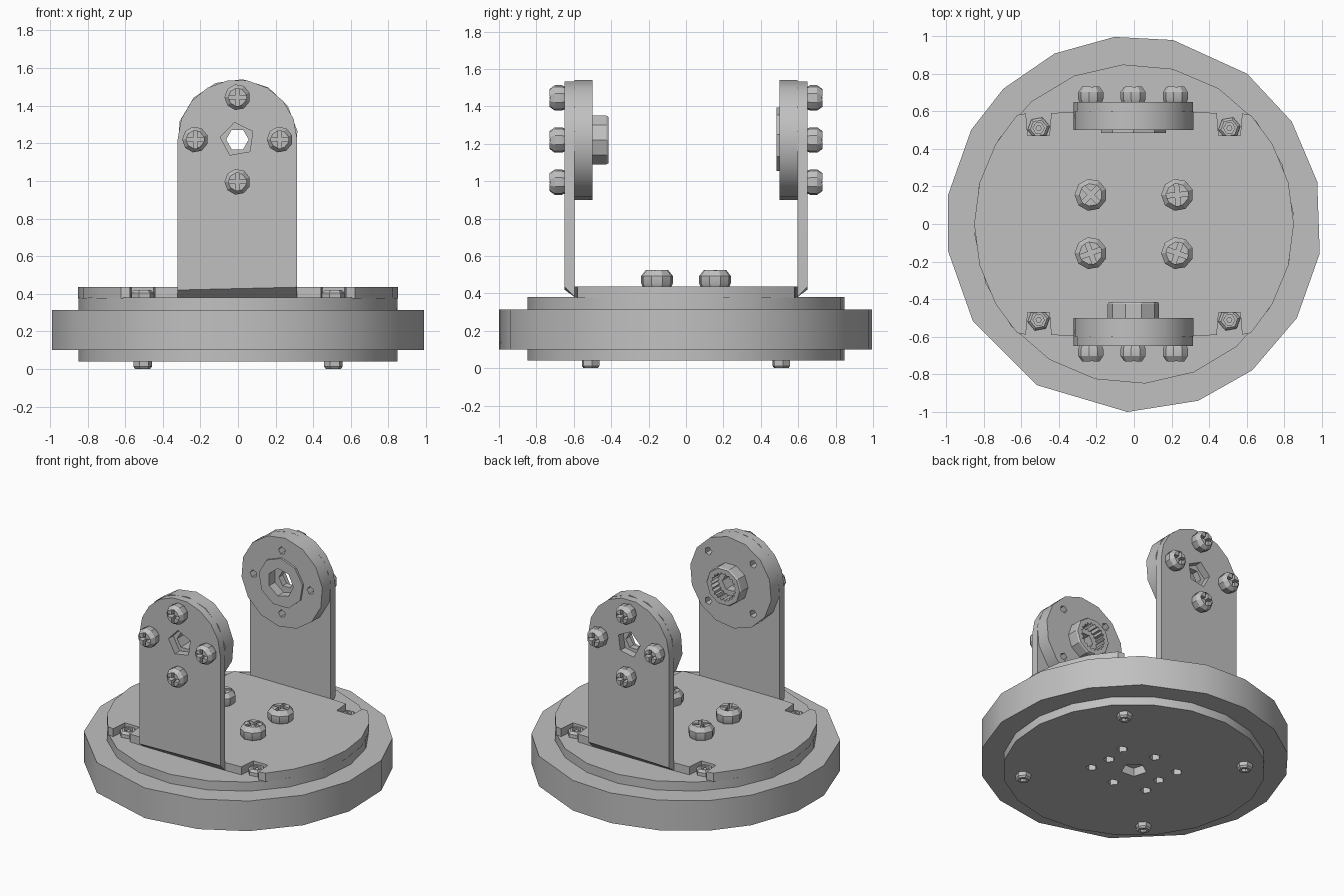
import bpy, bmesh
from math import sin, cos, radians

if "Cube" in bpy.data.objects:
    bpy.data.objects.remove(bpy.data.objects["Cube"], do_unlink=True)

GREY = bpy.data.materials.new("plain grey")
GREY.use_nodes = True
COLOUR = (0.53, 0.53, 0.53, 1)
GREY.diffuse_color = COLOUR
GREY.node_tree.nodes["Principled BSDF"].inputs["Base Color"].default_value = COLOUR


def polar(r, deg):
    return r * cos(radians(deg)), r * sin(radians(deg))


def ngon(n, r=1.0, phase=0.0):
    return [polar(r, phase + 360 * i / n) for i in range(n)]


def loft(name, outline, levels, centre=(0, 0), upright=False):
    """Stack scaled copies of an outline at (scale, height) levels.
    Upright parts run along y, with the outline drawn in x and z."""
    bm = bmesh.new()
    rings = []
    for scale, h in levels:
        ring = []
        for u, v in outline:
            a, b = centre[0] + u * scale, centre[1] + v * scale
            ring.append(bm.verts.new((a, h, b) if upright else (a, b, h)))
        rings.append(ring)
    n = len(outline)
    for low, high in zip(rings, rings[1:]):
        for i in range(n):
            j = (i + 1) % n
            bm.faces.new((low[i], low[j], high[j], high[i]))
    bm.faces.new(rings[0][::-1])
    bm.faces.new(rings[-1])
    bmesh.ops.recalc_face_normals(bm, faces=bm.faces)
    mesh = bpy.data.meshes.new(name)
    bm.to_mesh(mesh)
    bm.free()
    mesh.materials.append(GREY)
    obj = bpy.data.objects.new(name, mesh)
    bpy.context.collection.objects.link(obj)
    return obj


def prism(name, outline, h0, h1, centre=(0, 0), upright=False):
    return loft(name, outline, [(1, h0), (1, h1)], centre, upright)


def cut(obj, cutters):
    """Subtract the cutters, then bake the result and drop them."""
    for c in cutters:
        m = obj.modifiers.new("cut", "BOOLEAN")
        m.operation, m.solver, m.object = "DIFFERENCE", "EXACT", c
    deps = bpy.context.evaluated_depsgraph_get()
    mesh = bpy.data.meshes.new_from_object(obj.evaluated_get(deps))
    obj.modifiers.clear()
    obj.data = mesh
    for c in cutters:
        bpy.data.objects.remove(c, do_unlink=True)
    return obj


def screw(name, centre, r, seat, height, upright=False, turn=0):
    """Domed head with a cross-shaped driver slot."""
    top = seat + height
    head = loft(name, ngon(9, r, 20),
                [(0.9, seat), (1, seat + height * 0.2), (1, seat + height * 0.65), (0.7, top)],
                centre, upright)
    slots = []
    for a in (turn, turn + 90):
        c, s = cos(radians(a)), sin(radians(a))
        bar = [(u * c - v * s, u * s + v * c) for u, v in
               [(-r * .68, -r * .14), (r * .68, -r * .14), (r * .68, r * .14), (-r * .68, r * .14)]]
        slots.append(prism("slot", bar, top - height * 0.5, top + height, centre, upright))
    return cut(head, slots)


# Turntable ring with uneven facets, and the drum inside it
ring_angles = [-172, -149, -121, -92, -70, -51, -30, -9, 13, 33, 53, 78, 96, 115, 134, 150, 171]
prism("turntable_ring", [polar(1, a) for a in ring_angles], 0.10, 0.315)
drum = prism("inner_drum", ngon(20, 0.85, 4), 0.04, 0.38)
MOUNT = [(sx * 0.23, sy * 0.155) for sx in (-1, 1) for sy in (-1, 1)]
holes = [prism("hole", ngon(5, 0.085, 15), 0, 0.2)]
for p in MOUNT + ngon(4, 0.21):
    holes.append(prism("hole", ngon(5, 0.038, 40), 0, 0.16, p))
cut(drum, holes)

# Deck plate: disc with two straight sides and a notch at each corner
notch = [(0.575, 0.588), (0.565, 0.47), (0.45, 0.47), (0.44, 0.59), (0.32, 0.595)]
half = [polar(0.85, a) for a in (0, 15, 30, 43)] + notch
right = [(x, -y) for x, y in half[:0:-1]] + half
prism("deck_plate", right + [(-x, -y) for x, y in right], 0.375, 0.437)

# Deck screws
for i, p in enumerate(MOUNT):
    screw("deck_screw", p, 0.086, 0.435, 0.09, turn=20 + 25 * i)

# Corner bolts: nut in each notch, stud end, head underneath
for sx in (-1, 1):
    for sy in (-1, 1):
        p = (sx * 0.507, sy * 0.51)
        nut = loft("corner_nut", ngon(6, 0.06, 10), [(1, 0.37), (1, 0.405), (0.75, 0.42)], p)
        cut(nut, [prism("socket", ngon(6, 0.03), 0.395, 0.5, p)])
        prism("corner_stud", ngon(6, 0.016), 0.38, 0.412, p)
        under = loft("corner_bolt_head", ngon(6, 0.05, 10), [(0.8, 0), (1, 0.012), (1, 0.045)], p)
        cut(under, [prism("socket", ngon(5, 0.022), -0.1, 0.02, p)])

# Two upright brackets carrying round horns
AXIS = (-0.003, 1.22)
arch = [polar(0.318, a) for a in range(0, 181, 20)]
arch = [(0.318, -0.84)] + arch + [(-0.318, -0.84)]
for side, label in ((-1, "front"), (1, "back")):
    bracket = prism(label + "_bracket", arch, side * 0.595, side * 0.65, AXIS, True)
    # Bevel the outer lower edge where the sheet bends
    for v in bracket.data.vertices:
        if v.co.z < 0.5 and abs(v.co.y) > 0.62:
            v.co.z += 0.04 if v.co.x < 0 else 0.055
    cut(bracket, [prism("hole", ngon(5, 0.092, 100), side * 0.55, side * 0.7, AXIS, True)])

    horn = prism(label + "_horn", ngon(14, 0.322, 8), side * 0.5, side * 0.597, AXIS, True)
    bores = [prism("bore", ngon(6, 0.06), side * 0.4, side * 0.7, AXIS, True)]
    phase, reach = (45, 0.25) if side < 0 else (0, 0.225)
    for u, v in ngon(4, reach, phase):
        bores.append(prism("bore", ngon(5, 0.028, 30), side * 0.45, side * 0.56,
                           (AXIS[0] + u, AXIS[1] + v), True))
    if side > 0:
        bores.append(prism("bore", ngon(7, 0.1), 0.4, 0.55, AXIS, True))
    cut(horn, bores)

    # Splined socket at the front, low collar at the back
    if side < 0:
        hub = loft("front_hub", ngon(10, 0.137), [(1, -0.502), (1, -0.425), (0.95, -0.415)], AXIS, True)
        spline = [polar(0.1 if i % 2 else 0.084, 9 * i) for i in range(40)]
        back = prism("front_hub_floor", ngon(12, 0.11), -0.505, -0.49, AXIS, True)
        cut(back, [prism("bore", ngon(6, 0.06), -0.6, -0.4, AXIS, True)])
        cut(hub, [prism("bore", spline, -0.6, -0.3, AXIS, True)])
    else:
        collar = prism("back_collar", ngon(9, 0.175, 10), 0.485, 0.502, AXIS, True)
        cut(collar, [prism("bore", ngon(7, 0.1), 0.4, 0.6, AXIS, True)])

    # Bracket screws around the axis
    for u, v in ngon(4, 0.225):
        screw(label + "_bracket_screw", (AXIS[0] + u, AXIS[1] + v), 0.069,
              side * 0.648, side * 0.082, True)

# Soften shallow facets, keep hard edges
bpy.ops.object.select_all(action="DESELECT")
for obj in bpy.context.collection.objects:
    if obj.type == "MESH" and GREY.name in obj.data.materials:
        obj.select_set(True)
        bpy.context.view_layer.objects.active = obj
bpy.ops.object.shade_smooth_by_angle(angle=radians(30))
